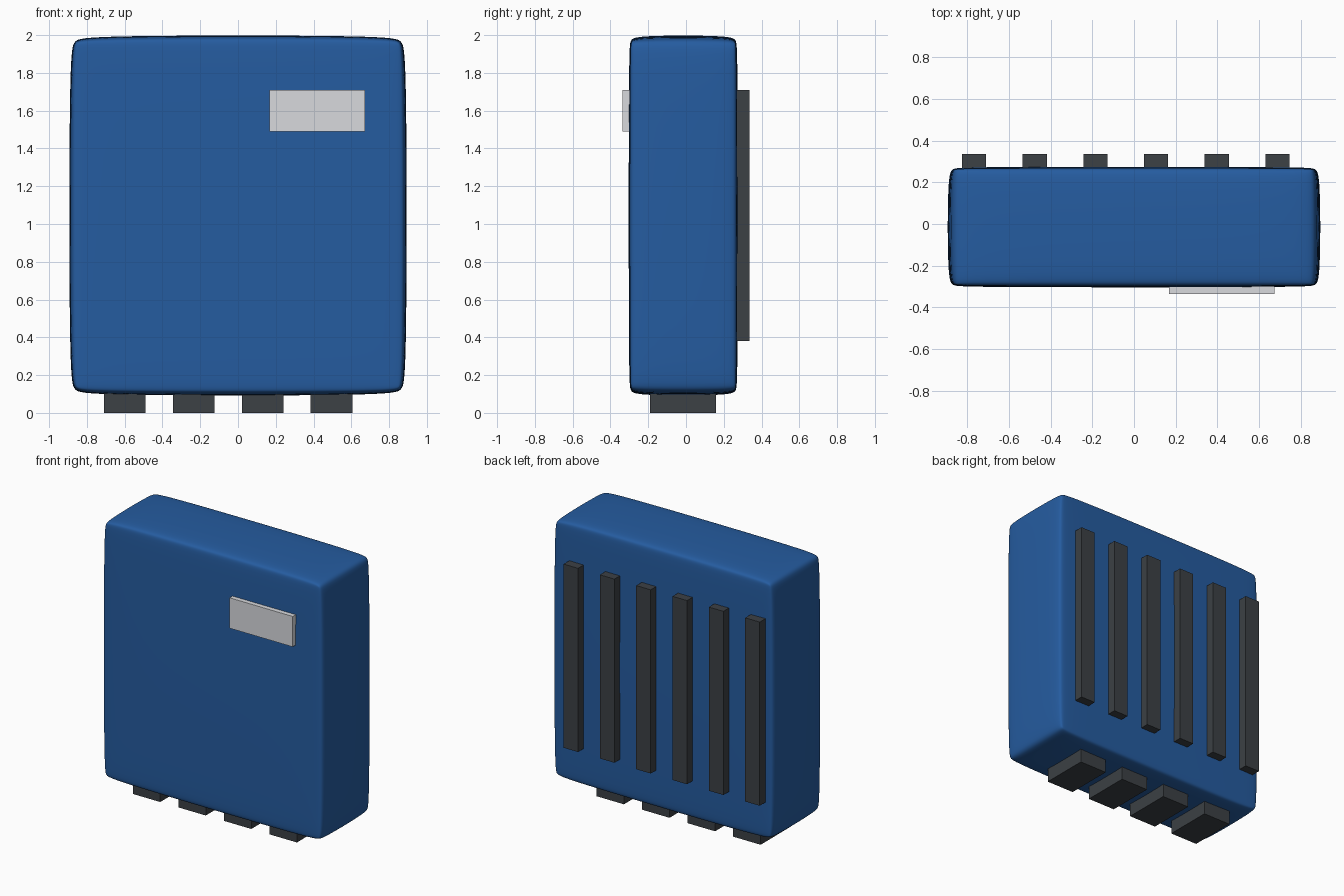
import bpy
import bmesh
from mathutils import Vector

cube = bpy.data.objects.get("Cube")
if cube:
    bpy.data.objects.remove(cube, do_unlink=True)


def make_material(name, color, roughness=0.5):
    mat = bpy.data.materials.new(name)
    mat.use_nodes = True
    mat.diffuse_color = (*color, 1)
    shader = mat.node_tree.nodes["Principled BSDF"]
    shader.inputs["Base Color"].default_value = (*color, 1)
    shader.inputs["Roughness"].default_value = roughness
    return mat


def box(name, low, high, mat, bevel=0.0, levels=0):
    """Box between two corners; a bevel and subdivision give a soft pillow shape."""
    low, high = Vector(low), Vector(high)
    bm = bmesh.new()
    bmesh.ops.create_cube(bm, size=1)
    if bevel:
        bmesh.ops.bevel(bm, geom=bm.edges[:], offset=bevel, segments=2,
                        profile=0.5, affect='EDGES')
    bmesh.ops.scale(bm, vec=high - low, verts=bm.verts)
    bmesh.ops.translate(bm, vec=(low + high) / 2, verts=bm.verts)
    for face in bm.faces:
        face.smooth = bool(levels)
    mesh = bpy.data.meshes.new(name)
    bm.to_mesh(mesh)
    bm.free()
    mesh.materials.append(mat)
    obj = bpy.data.objects.new(name, mesh)
    bpy.context.collection.objects.link(obj)
    if levels:
        mod = obj.modifiers.new("Soften", 'SUBSURF')
        mod.levels = mod.render_levels = levels
    return obj


blue = make_material("blue shell", (0.0185, 0.107, 0.352))
dark = make_material("dark rubber", (0.045, 0.052, 0.059))
silver = make_material("light grey plate", (0.69, 0.70, 0.73))

# Soft-edged casing
box("casing", (-0.895, -0.304, 0.09), (0.895, 0.275, 2.0), blue, bevel=0.05, levels=3)

# Label plate on the front
box("label_plate", (0.167, -0.335, 1.49), (0.673, -0.28, 1.71), silver)

# Row of feet underneath
for i in range(4):
    x = -0.6 + i * 0.365
    box(f"foot_{i + 1}", (x - 0.11, -0.19, 0), (x + 0.11, 0.16, 0.15), dark)

# Vertical cooling fins on the back
for i in range(6):
    x = -0.767 + i * 0.291
    box(f"back_fin_{i + 1}", (x - 0.058, 0.22, 0.38), (x + 0.058, 0.335, 1.71), dark)
